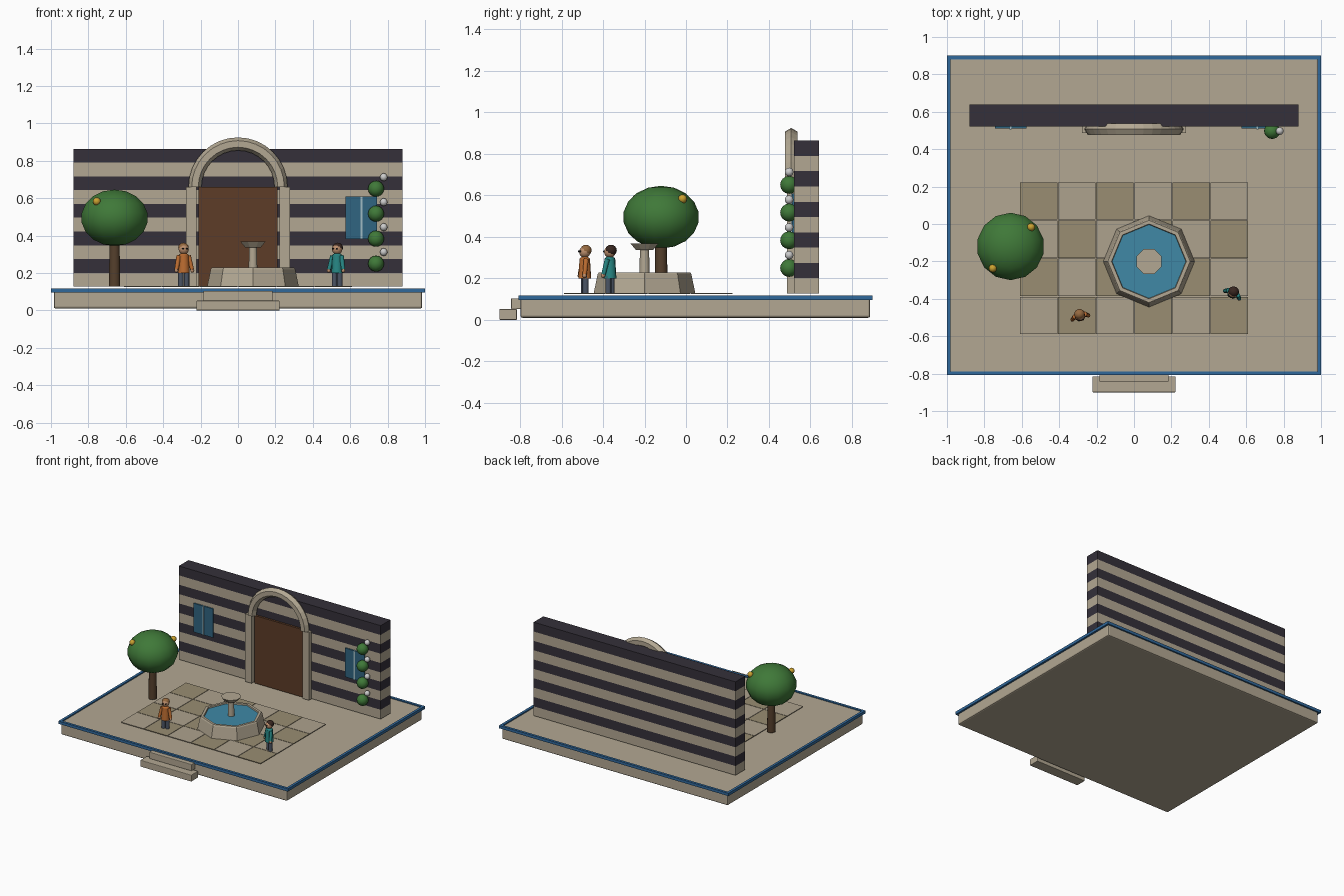
import bpy, bmesh, math
from mathutils import Vector, Matrix

if "Cube" in bpy.data.objects:
    bpy.data.objects.remove(bpy.data.objects["Cube"])

def mat(name, r, g, b):
    m = bpy.data.materials.new(name)
    m.diffuse_color = (r, g, b, 1)
    m.use_nodes = True
    m.node_tree.nodes["Principled BSDF"].inputs["Base Color"].default_value = m.diffuse_color
    return m

STONE = mat("stone", .45, .39, .29)
PAVE_A = mat("paving_light", .42, .36, .27)
PAVE_B = mat("paving_dark", .32, .27, .17)
DARK = mat("dark_stone", .035, .03, .042)
BLUE = mat("blue_tile", .03, .14, .33)
SHUT = mat("shutter_blue", .03, .13, .22)
PALE = mat("pale_blue", .35, .5, .55)
WATER = mat("water", .05, .25, .38)
WOOD = mat("door_wood", .11, .045, .02)
BARK = mat("bark", .09, .05, .025)
LEAF = mat("leaf", .05, .19, .04)
FRUIT = mat("fruit", .6, .36, .03)
WHITE = mat("blossom", .7, .7, .7)
SKIN = mat("skin", .5, .27, .15)
TROUSER = mat("trousers", .07, .09, .13)
BLACK = mat("eye_black", .01, .01, .01)
FLOOR = .127

def finish(name, bm, m, smooth=False):
    bmesh.ops.recalc_face_normals(bm, faces=bm.faces)
    me = bpy.data.meshes.new(name)
    for f in bm.faces:
        f.smooth = smooth
    bm.to_mesh(me)
    bm.free()
    o = bpy.data.objects.new(name, me)
    me.materials.append(m)
    bpy.context.collection.objects.link(o)
    return o

def box(name, lo, hi, m, bevel=0):
    lo, hi = Vector(lo), Vector(hi)
    bm = bmesh.new()
    bmesh.ops.create_cube(bm, size=1)
    for v in bm.verts:
        v.co = (lo + hi) / 2 + v.co * (hi - lo)
    if bevel:
        bmesh.ops.bevel(bm, geom=bm.edges[:], offset=bevel, segments=2,
                        profile=.5, affect='EDGES')
    return finish(name, bm, m)

def ball(name, c, r, m, seg=12, rings=8):
    r = r if isinstance(r, tuple) else (r, r, r)
    bm = bmesh.new()
    bmesh.ops.create_uvsphere(bm, u_segments=seg, v_segments=rings, radius=1)
    bmesh.ops.transform(bm, verts=bm.verts, matrix=Matrix.Translation(c) @ Matrix.Diagonal((*r, 1)))
    return finish(name, bm, m, True)

def cone(name, a, b, r1, r2, m, seg=12, smooth=True):
    a, b = Vector(a), Vector(b)
    bm = bmesh.new()
    bmesh.ops.create_cone(bm, cap_ends=True, segments=seg, radius1=r1, radius2=r2,
                          depth=(b - a).length)
    rot = (b - a).to_track_quat('Z', 'Y').to_matrix().to_4x4()
    bmesh.ops.transform(bm, verts=bm.verts, matrix=Matrix.Translation((a + b) / 2) @ rot)
    caps = [f for f in bm.faces if len(f.verts) > 4]
    o = finish(name, bm, m, smooth)
    for f in o.data.polygons:
        if len(f.vertices) > 4:
            f.use_smooth = False
    return o

def lathe(name, c, profile, m, seg, phase=0):
    """Closed profile of (radius, z) turned about a vertical axis."""
    bm = bmesh.new()
    rows = [[bm.verts.new((c[0] + r * math.cos(phase + k * math.tau / seg),
                           c[1] + r * math.sin(phase + k * math.tau / seg), z))
             for k in range(seg)] for r, z in profile]
    for i, row in enumerate(rows):
        nxt = rows[(i + 1) % len(rows)]
        for k in range(seg):
            j = (k + 1) % seg
            bm.faces.new((row[k], row[j], nxt[j], nxt[k]))
    return finish(name, bm, m)

# Base, blue rim and front steps
box("base", (-.985, -.798, .01), (.985, .888, .11), STONE, .01)
for s, n in ((-1, "left"), (1, "right")):
    x = sorted((s * .98, s * 1))
    box("rim_" + n, (x[0], -.808, .095), (x[1], .9, .117), BLUE)
box("rim_front", (-.98, -.808, .095), (.98, -.788, .117), BLUE)
box("rim_back", (-.98, .88, .095), (.98, .9, .117), BLUE)
box("lower_step", (-.223, -.9, 0), (.223, -.815, .052), STONE, .004)
box("upper_step", (-.185, -.843, .052), (.185, -.79, .104), STONE, .004)

# Chequered paving
for r in range(4):
    for c in range(6):
        x, y = -.612 + c * .204, .225 - r * .204
        box("paving", (x + .002, y - .202, FLOOR - .002), (x + .202, y - .002, FLOOR + .003),
            PAVE_B if (r + c) % 2 == 0 else PAVE_A)

# Striped wall
for i in range(10):
    box("wall_course", (-.88, .52, FLOOR + i * .0737), (.88, .64, FLOOR + (i + 1) * .0737),
        DARK if i % 2 else STONE)

# Doorway: leaves, jambs and round arch with six-sided section
for s in (-1, 1):
    x = sorted((s * .001, s * .21))
    box("door_leaf", (x[0], .503, FLOOR), (x[1], .525, .66), WOOD)
    x = sorted((s * .222, s * .278))
    box("door_jamb", (x[0], .486, FLOOR), (x[1], .53, .66), STONE)
bm = bmesh.new()
rings = []
for i in range(17):
    a = math.pi * i / 16
    ring = []
    for k in range(6):
        b = math.tau * k / 6
        rad = .23 + .035 * math.cos(b)
        ring.append(bm.verts.new((rad * math.cos(a), .507 + .035 * math.sin(b),
                                  .66 + rad * math.sin(a))))
    rings.append(ring)
for p, q in zip(rings, rings[1:]):
    for k in range(6):
        bm.faces.new((p[k], p[(k + 1) % 6], q[(k + 1) % 6], q[k]))
bm.faces.new(rings[0])
bm.faces.new(rings[-1])
finish("door_arch", bm, STONE)

# Shuttered windows
for cx in (-.66, .66):
    for s in (-1, 1):
        x = sorted((cx + s * .004, cx + s * .084))
        box("shutter", (x[0], .51, .383), (x[1], .525, .61), SHUT)
    box("shutter_strip", (cx - .005, .505, .383), (cx + .005, .522, .61), PALE)

# Climbing plant with blossoms
for i in range(4):
    z = .25 + i * .1335
    ball("vine_leaf_clump", (.738, .497, z), .043, LEAF)
    ball("vine_blossom", (.779, .497, z + .062), .021, WHITE, 10, 6)

# Fountain: octagonal basin, water, stem and bowl
F = (.08, -.2)
lathe("fountain_basin", F, [(.245, FLOOR), (.226, .22), (.22, .229), (.2, .229),
                            (.195, .2), (.195, FLOOR)], STONE, 8)
cone("fountain_water", (*F, .19), (*F, .219), .197, .197, WATER, 8, False)
cone("fountain_stem", (*F, .2), (*F, .34), .025, .022, STONE, 10)
lathe("fountain_bowl", F, [(.001, .337), (.045, .337), (.073, .368), (.001, .368)],
      STONE, 8, math.pi / 8)

# Tree
T = (-.66, -.12)
cone("tree_trunk", (*T, FLOOR), (*T, .42), .032, .027, BARK, 10)
ball("tree_crown", (*T, .495), (.183, .183, .151), LEAF, 14, 9)
for x, y in ((-.755, -.237), (-.55, -.017)):
    ball("fruit", (x, y, .583), .022, FRUIT, 10, 6)

# Small standing figures
def figure(tag, x, y, turn, coat, hair):
    parts = []
    for s in (-1, 1):
        parts += [
            cone(tag + "_leg", (s * .016, 0, 0), (s * .016, 0, .085), .015, .015, TROUSER, 8),
            cone(tag + "_arm", (s * .027, 0, .165), (s * .043, -.012, .092), .013, .011, coat, 8),
            ball(tag + "_hand", (s * .044, -.013, .086), .011, SKIN, 8, 6),
            ball(tag + "_eye", (s * .011, -.026, .203), .005, BLACK, 8, 6)]
    parts += [
        cone(tag + "_coat", (0, 0, .072), (0, 0, .168), .032, .026, coat, 10),
        ball(tag + "_shoulders", (0, 0, .162), (.03, .026, .018), coat, 10, 6),
        ball(tag + "_head", (0, 0, .2), .028, SKIN, 12, 8),
        ball(tag + "_hair", (0, .006, .208), (.029, .028, .027), hair, 12, 8)]
    for p in parts:
        p.location = (x, y, FLOOR)
        p.rotation_euler.z = turn

figure("orange_figure", -.29, -.488, math.radians(15), mat("orange_coat", .5, .15, .03),
       mat("light_brown_hair", .3, .14, .05))
figure("teal_figure", .53, -.367, math.radians(-28), mat("teal_coat", .02, .24, .23),
       mat("dark_brown_hair", .04, .02, .015))
